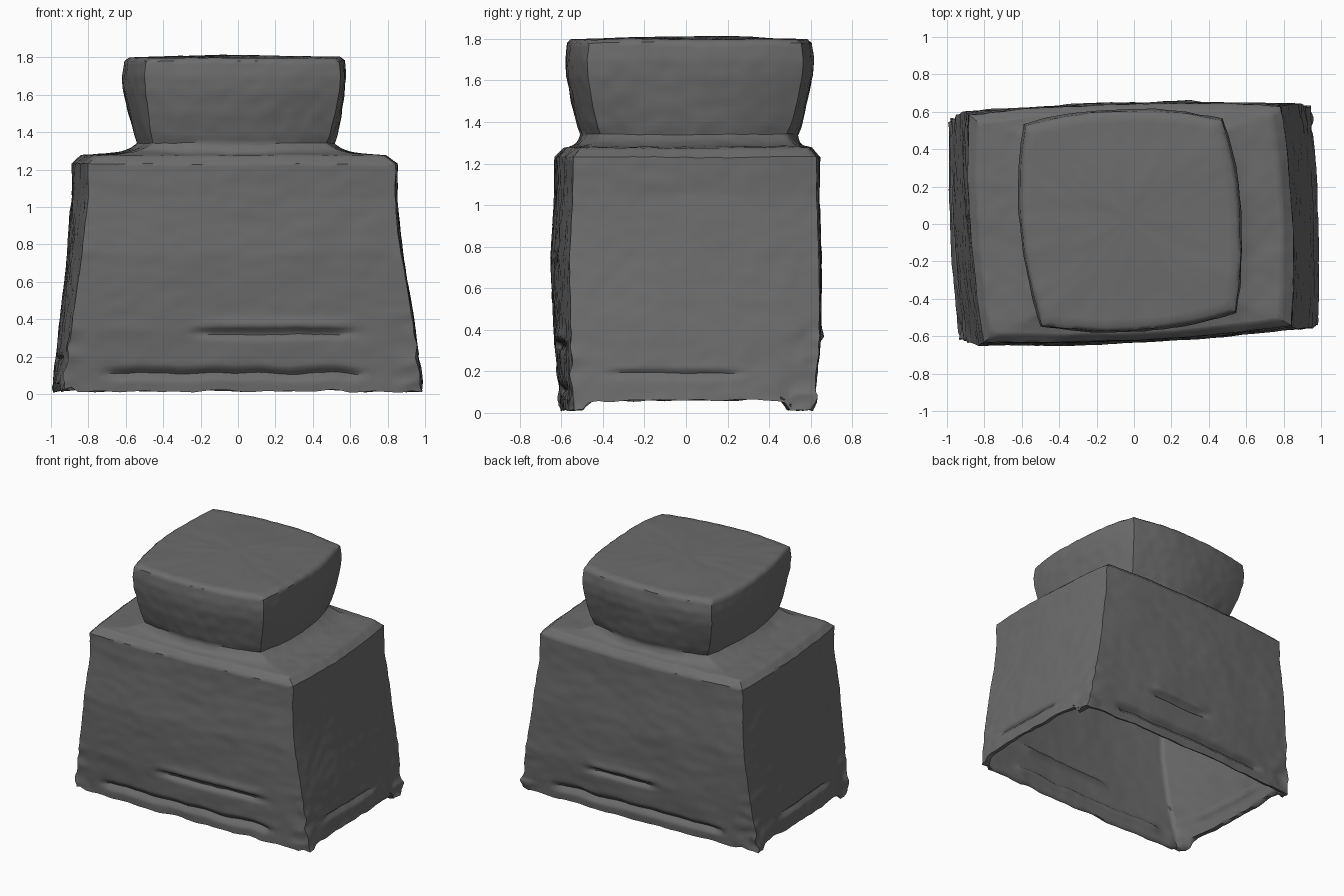
import bpy, bmesh, math
from mathutils import Vector, noise

if "Cube" in bpy.data.objects:
    bpy.data.objects.remove(bpy.data.objects["Cube"])

N = 44  # points along each side of a section

clay = bpy.data.materials.new("dark grey clay")
clay.diffuse_color = (0.15, 0.15, 0.15, 1)
clay.use_nodes = True
clay.node_tree.nodes["Principled BSDF"].inputs["Base Color"].default_value = clay.diffuse_color


def ring(corners, bulge, z):
    """Four-cornered section with outward bowed sides."""
    pts = []
    for i in range(4):
        a, b = Vector(corners[i]), Vector(corners[(i + 1) % 4])
        d = (b - a).normalized()
        out = Vector((d.y, -d.x))
        for k in range(N):
            t = k / N
            p = a.lerp(b, t) + out * bulge * 4 * t * (1 - t)
            pts.append(Vector((p.x, p.y, z)))
    return pts


def blend(c0, c1, t):
    return [Vector(p).lerp(Vector(q), t) for p, q in zip(c0, c1)]


def loft_rings(keys, step):
    """Rings between key sections (z, corners, bulge)."""
    rings = []
    for (z0, c0, b0), (z1, c1, b1) in zip(keys, keys[1:]):
        n = max(1, round(abs(z1 - z0) / step))
        for j in range(n):
            t = j / n
            rings.append(ring(blend(c0, c1, t), b0 + (b1 - b0) * t, z0 + (z1 - z0) * t))
    z, c, b = keys[-1]
    rings.append(ring(c, b, z))
    return rings


def scaled(c, s, centre=(0, 0)):
    return [tuple(centre[i] + (p[i] - centre[i]) * s for i in (0, 1)) for p in c]


def bump(x, centre, width):
    return math.exp(-((x - centre) / width) ** 2)


def span(x, a, b, soft=0.06):
    """Soft 0..1 window between a and b."""
    f = lambda v: min(1, max(0, v))
    return f((x - a) / soft) * f((b - x) / soft)


def weather(p):
    """Creases, ragged foot and handmade unevenness."""
    x, y, z = p
    q = Vector(p)
    front, back = y < -0.48, y > 0.48
    # long pressed crease low on the front and a shorter one on the back
    if front or back:
        s = 1 if front else -1
        w = span(x, -0.27, 0.66, 0.15) if front else span(x, -0.2, 0.4, 0.1)
        q.y += s * w * (0.035 * bump(z, 0.325, 0.018) - 0.012 * bump(z, 0.37, 0.03))
        q.y += s * span(x, -0.72, 0.68) * 0.035 * bump(z, 0.11, 0.022)
        q.z += 0.02 * noise.noise(Vector((x * 5, s, 0))) * bump(z, 0.12, 0.08)
    else:
        # side walls end slightly higher than the corners
        q.z += 0.05 * span(y, -0.58, 0.6, 0.16) * max(0, 1 - z / 0.25)
        q.x -= math.copysign(0.02, x) * span(y, -0.4, 0.3, 0.1) * bump(z, 0.17, 0.02)
    # ragged corners near the foot
    corner = min(1, max(0, (abs(x) - 0.82) / 0.08)) * min(1, max(0, (abs(y) - 0.48) / 0.08))
    rag = corner * max(0, 1 - z / 0.5) * 0.03
    q += noise.noise_vector(Vector(p) * 14) * (0.004 + rag)
    q += noise.noise_vector(Vector(p) * 4) * 0.006
    foot = max(0, 1 - z / 0.12)
    q.z += foot * 0.014 * noise.noise(Vector((x * 7, y * 7, 3)))
    q.z = max(0, q.z)
    return q


def skin(name, rings, cap, angle=45, flip=False):
    bm = bmesh.new()
    rows = [[bm.verts.new(weather(p)) for p in r] for r in rings]
    n = len(rows[0])
    for lo, hi in zip(rows, rows[1:]):
        for i in range(n):
            j = (i + 1) % n
            bm.faces.new((lo[i], lo[j], hi[j], hi[i]))
    if cap:
        bm.faces.new(rows[-1])
    if flip:
        bmesh.ops.reverse_faces(bm, faces=bm.faces[:])
    me = bpy.data.meshes.new(name)
    bm.to_mesh(me)
    bm.free()
    me.materials.append(clay)
    ob = bpy.data.objects.new(name, me)
    bpy.context.collection.objects.link(ob)
    bpy.ops.object.select_all(action='DESELECT')
    ob.select_set(True)
    bpy.context.view_layer.objects.active = ob
    bpy.ops.object.shade_smooth_by_angle(angle=math.radians(angle))
    return ob


# key sections: front left, front right, back right, back left
foot = [(-0.935, -0.595), (0.985, -0.55), (0.945, 0.61), (-0.985, 0.545)]
low = [(-0.89, -0.63), (0.94, -0.555), (0.89, 0.64), (-0.955, 0.58)]
mid = [(-0.835, -0.65), (0.87, -0.56), (0.83, 0.64), (-0.91, 0.60)]
high = [(-0.80, -0.63), (0.84, -0.545), (0.785, 0.63), (-0.885, 0.585)]
shoulder = [(-0.75, -0.585), (0.78, -0.505), (0.73, 0.59), (-0.83, 0.54)]
neck = [(-0.455, -0.465), (0.475, -0.415), (0.425, 0.485), (-0.495, 0.455)]
top = [(-0.50, -0.55), (0.545, -0.475), (0.475, 0.565), (-0.59, 0.535)]

# body: flared box with a soft, nearly flat shoulder
body_keys = [(0.015, foot, 0.022), (0.35, low, 0.028), (0.75, mid, 0.03),
             (1.05, high, 0.033), (1.23, high, 0.033), (1.275, shoulder, 0.035)]
body_rings = loft_rings(body_keys, 0.016)
for k in range(1, 15):
    t = k / 14
    body_rings.append(ring(blend(shoulder, neck, t), 0.035 + 0.03 * t,
                           1.275 + 0.018 * t + 0.047 * t ** 5))

# head: waisted neck flaring to a wide flat top, continuous with the body
head_keys = [(1.34, neck, 0.065), (1.38, blend(neck, top, 0.2), 0.065),
             (1.5, blend(neck, top, 0.6), 0.065), (1.62, blend(neck, top, 0.92), 0.065),
             (1.7, top, 0.065), (1.78, scaled(top, 0.985), 0.063)]
head_rings = loft_rings(head_keys, 0.02)
skin("body", body_rings + head_rings[1:4], False)
for s in (0.97, 0.9, 0.78, 0.64, 0.5, 0.35, 0.2, 0.08):
    head_rings.append(ring(scaled(top, s * 0.98, (-0.02, 0.02)), 0.063 * s, 1.797 + 0.018 * (1 - s)))
skin("head", head_rings[3:], True)

# hollow inside: thin wall that follows the outer skin up into the head
lining_keys = [(0.015, foot, 0.022), (0.02, scaled(foot, 0.96), 0.03),
               (0.12, scaled(foot, 0.95), 0.04), (0.35, scaled(low, 0.95), 0.042),
               (0.75, scaled(mid, 0.95), 0.042), (1.05, scaled(high, 0.95), 0.042),
               (1.2, scaled(high, 0.94), 0.042), (1.25, scaled(shoulder, 0.92), 0.04),
               (1.27, scaled(neck, 1.0), 0.06), (1.33, scaled(neck, 0.95), 0.065),
               (1.5, scaled(blend(neck, top, 0.6), 0.95), 0.065),
               (1.7, scaled(top, 0.95), 0.065), (1.765, scaled(top, 0.93), 0.06),
               (1.78, scaled(top, 0.5), 0.03), (1.785, scaled(top, 0.05), 0.005)]
skin("hollow_lining", loft_rings(lining_keys, 0.03), True, angle=80, flip=True)
